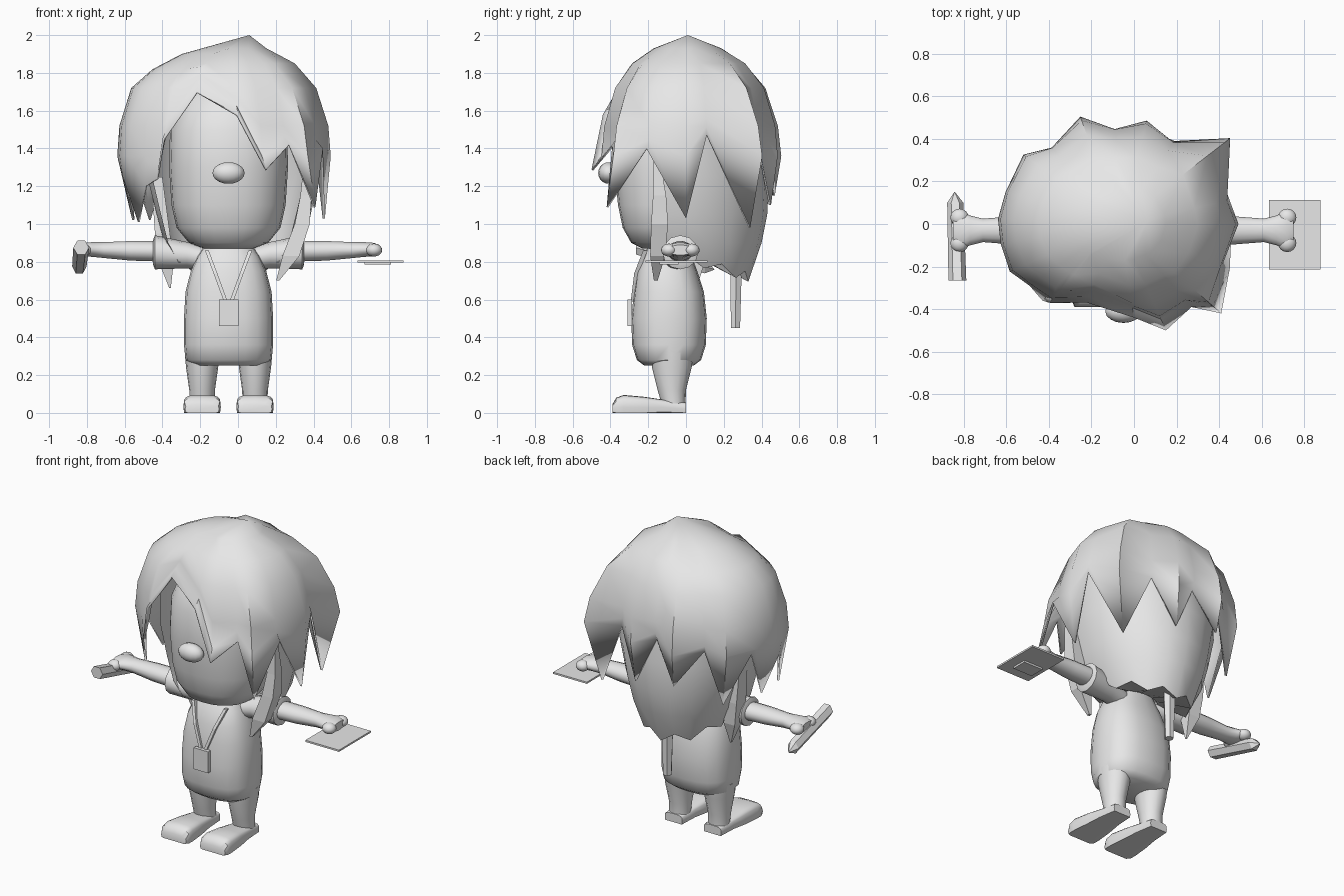
import bpy, bmesh, math
from mathutils import Vector

MID = -0.05  # symmetry plane of the body
grey = bpy.data.materials.new("plain grey")
grey.diffuse_color = (0.8, 0.8, 0.8, 1)


def finish(name, bm, angle=40, thick=0):
    bmesh.ops.recalc_face_normals(bm, faces=bm.faces)
    me = bpy.data.meshes.new(name)
    bm.to_mesh(me)
    bm.free()
    me.materials.append(grey)
    ob = bpy.data.objects.new(name, me)
    bpy.context.collection.objects.link(ob)
    bpy.ops.object.select_all(action='DESELECT')
    ob.select_set(True)
    bpy.context.view_layer.objects.active = ob
    if angle:
        bpy.ops.object.shade_smooth_by_angle(angle=math.radians(angle))
    if thick:
        m = ob.modifiers.new("thickness", 'SOLIDIFY')
        m.thickness, m.offset = thick, -1
    return ob


def skin(bm, rings, closed=True):
    for a, b in zip(rings, rings[1:]):
        n = len(a)
        for i in range(n if closed else n - 1):
            j = (i + 1) % n
            bm.faces.new((a[i], a[j], b[j], b[i]))


def loft(name, axis, rings, n=16, p=2.0, phase=0.0, angle=40, floor=False):
    """Rings (x, y, z, ra, rb) across one axis, joined and capped."""
    bm = bmesh.new()
    u, v = [k for k in range(3) if k != axis]
    loops = []
    for x, y, z, ra, rb in rings:
        loop = []
        for i in range(n):
            t = phase + 2 * math.pi * i / n
            c, s = math.cos(t), math.sin(t)
            co = Vector((x, y, z))
            co[u] += ra * math.copysign(abs(c) ** (2 / p), c)
            co[v] += rb * math.copysign(abs(s) ** (2 / p), s)
            if floor:
                co.z = max(0, co.z)
            loop.append(bm.verts.new(co))
        loops.append(loop)
    skin(bm, loops)
    bm.faces.new(loops[0])
    bm.faces.new(loops[-1])
    return finish(name, bm, angle)


def box_loft(name, axis, rings):
    return loft(name, axis, rings, 4, 100, math.pi / 4, 0)


def ball(name, loc, scale):
    bm = bmesh.new()
    bmesh.ops.create_uvsphere(bm, u_segments=16, v_segments=10, radius=1)
    for vert in bm.verts:
        vert.co = Vector(loc) + Vector(a * b for a, b in zip(vert.co, scale))
    return finish(name, bm, 60)


# Head and nose
loft("head", 2, [(MID, y, z, rx, ry) for z, y, rx, ry in (
    (0.87, -0.10, 0.13, 0.13), (0.90, -0.09, 0.21, 0.20), (0.98, -0.07, 0.275, 0.265),
    (1.10, -0.06, 0.302, 0.30), (1.30, -0.05, 0.315, 0.33), (1.50, -0.04, 0.31, 0.33),
    (1.66, -0.03, 0.25, 0.27), (1.76, -0.02, 0.12, 0.14))], 24, 2.3, angle=60)
ball("nose", (MID, -0.41, 1.27), (0.085, 0.055, 0.057))

# Robe
loft("robe", 2, [(MID, y, z, rx, ry) for z, y, rx, ry in (
    (0.25, -0.09, 0.18, 0.13), (0.28, -0.09, 0.228, 0.17), (0.36, -0.09, 0.236, 0.195),
    (0.50, -0.09, 0.236, 0.20), (0.64, -0.09, 0.228, 0.185), (0.75, -0.10, 0.20, 0.16),
    (0.83, -0.10, 0.165, 0.13), (0.88, -0.09, 0.13, 0.11))], 20, 2.5, angle=50)

# Badge on its neck cord
box_loft("badge", 1, [(MID, -0.31, 0.53, 0.052, 0.07), (MID, -0.285, 0.53, 0.052, 0.07)])
for s in (-1, 1):
    box_loft("badge_cord", 2, [
        (MID + s * 0.015, -0.285, 0.59, 0.01, 0.008),
        (MID + s * 0.07, -0.262, 0.74, 0.01, 0.012),
        (MID + s * 0.115, -0.215, 0.86, 0.01, 0.012)])

# Paired limbs
for s in (-1, 1):
    def X(d):
        return MID + s * d
    loft("sleeve", 0, [(X(0.10), -0.06, 0.81, 0.07, 0.06), (X(0.22), -0.04, 0.835, 0.08, 0.07),
                       (X(0.39), -0.03, 0.85, 0.095, 0.09), (X(0.40), -0.03, 0.85, 0.075, 0.065)], 12)
    loft("arm", 0, [(X(0.36), -0.03, 0.855, 0.07, 0.055), (X(0.52), -0.03, 0.858, 0.066, 0.053),
                    (X(0.66), -0.03, 0.862, 0.055, 0.043), (X(0.72), -0.03, 0.865, 0.07, 0.04),
                    (X(0.77), -0.03, 0.865, 0.095, 0.036), (X(0.80), -0.03, 0.862, 0.07, 0.027)], 14)
    for y in (-0.09, 0.03):
        ball("hand_knuckle", (X(0.77), y, 0.862), (0.043, 0.042, 0.034))
    loft("leg", 2, [(X(0.14), -0.075, 0.32, 0.092, 0.115), (X(0.14), -0.075, 0.24, 0.085, 0.105),
                    (X(0.14), -0.075, 0.12, 0.068, 0.075), (X(0.14), -0.065, 0.04, 0.066, 0.062)], 16)
    loft("foot", 1, [(X(0.14), 0.0, 0.02, 0.062, 0.035), (X(0.14), -0.12, 0.03, 0.075, 0.04),
                     (X(0.14), -0.22, 0.03, 0.088, 0.055), (X(0.14), -0.33, 0.03, 0.099, 0.065),
                     (X(0.14), -0.37, 0.03, 0.098, 0.05), (X(0.14), -0.39, 0.02, 0.09, 0.025)],
         16, 4, floor=True)

# Notepad with a small clip underneath, and the pencil
box_loft("notepad", 2, [(0.755, -0.05, 0.797, 0.122, 0.165), (0.755, -0.05, 0.808, 0.122, 0.165)])
box_loft("notepad_clip", 2, [(0.74, -0.09, 0.785, 0.07, 0.05), (0.74, -0.09, 0.797, 0.07, 0.05)])
loft("pencil", 1, [(-0.83, -0.265, 0.875, 0.042, 0.042), (-0.84, 0.10, 0.775, 0.038, 0.042),
                   (-0.843, 0.15, 0.76, 0.002, 0.002)], 6, angle=0)

# Outer hair: hem of alternating tips and notches (x, y, z, bulge of that lock)
HEM = [(-0.22, -0.37, 1.70, 1), (0.0, -0.44, 1.58, 1), (0.15, -0.50, 1.29, 1.1),
       (0.27, -0.39, 1.42, 1.03), (0.41, -0.42, 1.09, 1.2), (0.45, -0.21, 1.40, 1),
       (0.46, 0.0, 1.03, 1.02), (0.45, 0.11, 1.47, 0.97), (0.37, 0.34, 0.98, 1.28),
       (0.19, 0.39, 1.40, 0.95), (0.05, 0.45, 1.10, 1.06), (-0.09, 0.43, 1.40, 0.96),
       (-0.24, 0.47, 1.15, 1.12), (-0.37, 0.34, 1.36, 0.95), (-0.47, 0.29, 1.02, 1.05),
       (-0.57, 0.14, 1.32, 0.99), (-0.56, 0.02, 1.02, 1), (-0.61, -0.09, 1.25, 1),
       (-0.53, -0.20, 1.01, 1.04), (-0.49, -0.29, 1.20, 1), (-0.43, -0.36, 1.24, 1),
       (-0.40, -0.37, 1.45, 1)]
CENTRE = Vector((-0.07, 0.0, 0))
LEVELS = ((1.93, 0.40), (1.85, 0.67), (1.72, 0.87), (1.52, 0.98), (1.36, 1.0))


def width(z):
    pts = ((2.0, 0.0),) + LEVELS + ((0.0, 1.0),)
    for (z0, w0), (z1, w1) in zip(pts, pts[1:]):
        if z >= z1:
            return w0 + (w1 - w0) * (z0 - z) / (z0 - z1)


bm = bmesh.new()
crown = bm.verts.new((0.06, 0.01, 2.0))
rings = [[] for _ in range(6)]
for x, y, hem, bulge in HEM:
    d = Vector((x, y, 0)) - CENTRE
    rx = 0.55 if d.x > 0 else 0.57
    ry = 0.47 if d.y > 0 else 0.43
    t = math.atan2(d.y / ry, d.x / rx)
    for k, (lev, w) in enumerate(LEVELS):
        z = max(lev, hem + 0.045 * (5 - k))
        w = width(z) * (1 + (bulge - 1) * (0.1, 0.35, 0.6, 0.85, 1)[k])
        if k < 2 and d.x < -0.1:
            z -= 0.03  # lower side of the parting
        rings[k].append(bm.verts.new((CENTRE.x + rx * w * math.cos(t), ry * w * math.sin(t), z)))
    rings[5].append(bm.verts.new((x, y, hem)))
for i in range(len(HEM)):
    bm.faces.new((crown, rings[0][i], rings[0][(i + 1) % len(HEM)]))
skin(bm, rings)
finish("outer_hair", bm, 45, 0.012)

# Lower back hair: long tapering half shell, shallow zigzag hem, closed in to the neck
bm = bmesh.new()
N = 12
rings = [[] for _ in range(6)]
for i in range(N + 1):
    t = math.radians(-20 + 220 * i / N)
    back = max(0, math.sin(t))
    hem = 0.82 - 0.10 * back + (0.025 if i % 2 else -0.025)
    for ring, z, rx, ry in zip(rings, (1.55, 1.25, 1.05, 0.9, hem, 0.84),
                               (0.44, 0.43, 0.38, 0.34, 0.28, 0.12),
                               (0.39, 0.44, 0.43, 0.40, 0.33, 0.05)):
        ring.append(bm.verts.new((MID + rx * math.cos(t), ry * math.sin(t), z)))
skin(bm, rings, False)
finish("back_hair", bm, 60)

# Hanging locks beside the face and the tail of hair at the back
box_loft("right_lock", 2, [(0.37, -0.16, 1.42, 0.012, 0.01), (0.36, -0.14, 1.15, 0.03, 0.035),
                           (0.34, -0.14, 1.0, 0.04, 0.045),
                           (0.28, -0.15, 0.83, 0.045, 0.04), (0.21, -0.16, 0.70, 0.008, 0.01)])
box_loft("left_lock", 2, [(-0.43, 0.06, 1.25, 0.03, 0.04), (-0.40, 0.06, 0.95, 0.04, 0.05),
                          (-0.38, 0.06, 0.80, 0.04, 0.04), (-0.36, 0.05, 0.66, 0.004, 0.006)])
loft("hair_tail", 2, [(MID, 0.265, 0.85, 0.045, 0.04), (MID, 0.265, 0.77, 0.043, 0.035),
                      (MID, 0.262, 0.45, 0.027, 0.028)], 6, angle=0)
